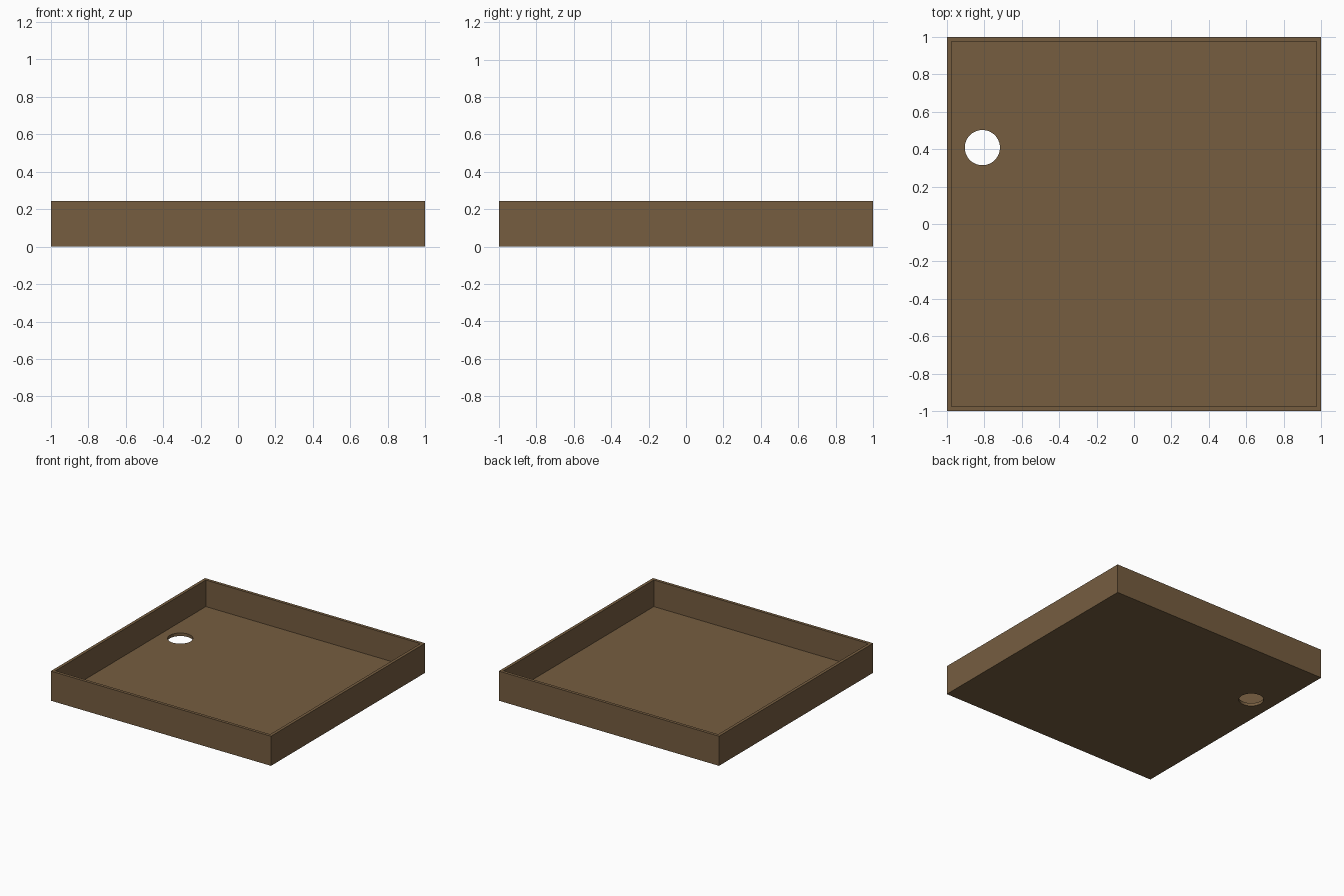
import bpy

if "Cube" in bpy.data.objects:
    bpy.data.objects.remove(bpy.data.objects["Cube"])

H, T = 0.243, 0.025  # overall height, board thickness

brown = bpy.data.materials.new("brown wood")
brown.diffuse_color = (0.180, 0.110, 0.051, 1)
brown.use_nodes = True
brown.node_tree.nodes["Principled BSDF"].inputs["Base Color"].default_value = brown.diffuse_color


def box(name, lo, hi):
    """Axis-aligned board between two corners."""
    bpy.ops.mesh.primitive_cube_add(size=1)
    ob = bpy.context.object
    ob.name = name
    for v in ob.data.vertices:
        v.co = [(a + b) / 2 + c * (b - a) for a, b, c in zip(lo, hi, v.co)]
    ob.data.materials.append(brown)
    return ob


# Base panel with a round cable hole
base = box("base_panel", (-1, -1, 0), (1, 1, T))
bpy.ops.mesh.primitive_cylinder_add(vertices=64, radius=0.094, depth=0.2,
                                    location=(-0.81, 0.408, 0))
cutter = bpy.context.object
cutter.name = "hole_cutter"
cutter.data.materials.append(brown)
cutter.hide_render = True
cutter.display_type = 'WIRE'
mod = base.modifiers.new("hole", 'BOOLEAN')
mod.operation = 'DIFFERENCE'
mod.solver = 'EXACT'
mod.object = cutter
bpy.context.view_layer.objects.active = base
with bpy.context.temp_override(object=base, active_object=base):
    bpy.ops.object.modifier_apply(modifier="hole")
bpy.data.objects.remove(cutter)

# Side walls run the full depth, front and back walls fit between them
for name, s in (("left_wall", -1), ("right_wall", 1)):
    x0, x1 = sorted((s, s * (1 - T)))
    box(name, (x0, -1, T), (x1, 1, H))
for name, s in (("front_wall", -1), ("back_wall", 1)):
    y0, y1 = sorted((s, s * (1 - T)))
    box(name, (-1 + T, y0, T), (1 - T, y1, H))
